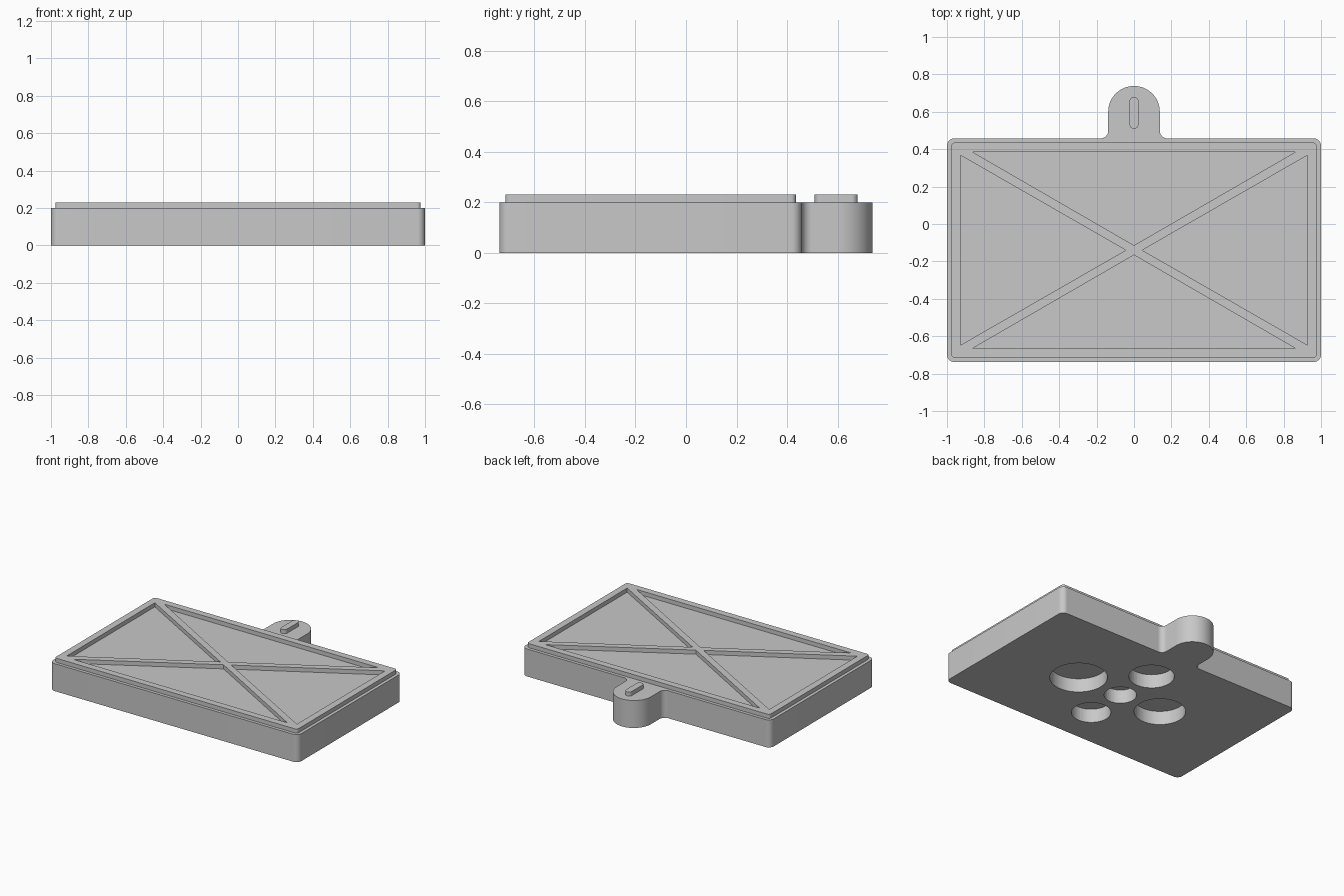
import bpy
from math import sin, cos, pi, radians
from mathutils import Vector

cube = bpy.data.objects.get("Cube")
if cube:
    bpy.data.objects.remove(cube, do_unlink=True)

MID = -0.14           # y of the plate's centre
HALF_X, HALF_Y = 1.0, 0.598
TOP, RAISED = 0.2, 0.23
TAB_R, TAB_END = 0.138, 0.738

grey = bpy.data.materials.new("light grey")
grey.use_nodes = True
colour = (0.58, 0.58, 0.58, 1)
grey.diffuse_color = colour
grey.node_tree.nodes["Principled BSDF"].inputs["Base Color"].default_value = colour


def rounded(corners, steps=12):
    """Outline from right-angled corners given as (x, y, radius)."""
    out = []
    for i, (x, y, r) in enumerate(corners):
        p = Vector((x, y))
        u = (Vector(corners[i - 1][:2]) - p).normalized()
        v = (Vector(corners[(i + 1) % len(corners)][:2]) - p).normalized()
        centre = p + (u + v) * r
        for k in range(steps + 1):
            t = pi / 2 * k / steps
            q = centre - (v * cos(t) + u * sin(t)) * r
            if not out or (q - out[-1]).length > 1e-4:
                out.append(q)
    return out


def box_outline(hx, hy, r, cy):
    return rounded([(-hx, cy - hy, r), (hx, cy - hy, r), (hx, cy + hy, r), (-hx, cy + hy, r)])


def slab(name, outlines, z0, z1):
    """Extrude filled outlines; inner outlines become openings."""
    curve = bpy.data.curves.new(name, "CURVE")
    curve.dimensions = "2D"
    curve.fill_mode = "BOTH"
    curve.extrude = (z1 - z0) / 2
    for outline in outlines:
        spline = curve.splines.new("POLY")
        spline.points.add(len(outline) - 1)
        for point, (x, y) in zip(spline.points, outline):
            point.co = (x, y, 0, 1)
        spline.use_cyclic_u = True
    obj = bpy.data.objects.new(name, curve)
    obj.location.z = (z0 + z1) / 2
    bpy.context.collection.objects.link(obj)
    bpy.ops.object.select_all(action="DESELECT")
    bpy.context.view_layer.objects.active = obj
    obj.select_set(True)
    bpy.ops.object.convert(target="MESH")
    obj = bpy.context.object
    # Weld the caps to the walls so the slab is one closed solid
    bpy.ops.object.mode_set(mode="EDIT")
    bpy.ops.mesh.select_all(action="SELECT")
    bpy.ops.mesh.remove_doubles(threshold=0.0001)
    bpy.ops.mesh.normals_make_consistent(inside=False)
    bpy.ops.object.mode_set(mode="OBJECT")
    obj.data.materials.clear()
    obj.data.materials.append(grey)
    bpy.ops.object.shade_smooth_by_angle(angle=radians(30))
    return obj


# Plate with the rounded hanging tab at the back
back, front = MID + HALF_Y, MID - HALF_Y
plate = slab("base_plate", [rounded([
    (-HALF_X, front, 0.04), (HALF_X, front, 0.04), (HALF_X, back, 0.04),
    (TAB_R, back, 0.04), (TAB_R, TAB_END, TAB_R),
    (-TAB_R, TAB_END, TAB_R), (-TAB_R, back, 0.04), (-HALF_X, back, 0.04)])], 0, TOP)

# Round blind holes in the underside: x, y from the middle, radius
HOLES = [(0, 0, 0.107), (0.36, 0, 0.19), (-0.34, 0, 0.17), (0, 0.32, 0.15), (0, -0.3, 0.13)]
DEPTH = 0.1
for x, y, r in HOLES:
    bpy.ops.mesh.primitive_cylinder_add(vertices=64, radius=r, depth=2 * DEPTH,
                                        location=(x, MID + y, 0))
    cutter = bpy.context.object
    cutter.name = "hole_cutter"
    cutter.data.materials.append(grey)
    cut = plate.modifiers.new("hole", "BOOLEAN")
    cut.operation, cut.solver, cut.object = "DIFFERENCE", "EXACT", cutter
    bpy.ops.object.select_all(action="DESELECT")
    bpy.context.view_layer.objects.active = plate
    plate.select_set(True)
    bpy.ops.object.modifier_apply(modifier=cut.name)
    bpy.data.objects.remove(cutter, do_unlink=True)
bpy.ops.object.shade_smooth_by_angle(angle=radians(30))

# Raised rim and diagonal cross, open in four triangles
openings = []
for s in (-1, 1):
    openings.append([(s * 0.927, MID - 0.507), (s * 0.927, MID + 0.507), (s * 0.044, MID)])
    openings.append([(-0.863, MID + s * 0.525), (0.863, MID + s * 0.525), (0, MID + s * 0.026)])
slab("raised_rim_and_cross", [box_outline(0.977, 0.575, 0.02, MID)] + openings, TOP, RAISED)

# Raised rounded bar on the tab
slab("tab_bar", [box_outline(0.024, 0.085, 0.0239, 0.594)], TOP, RAISED)
